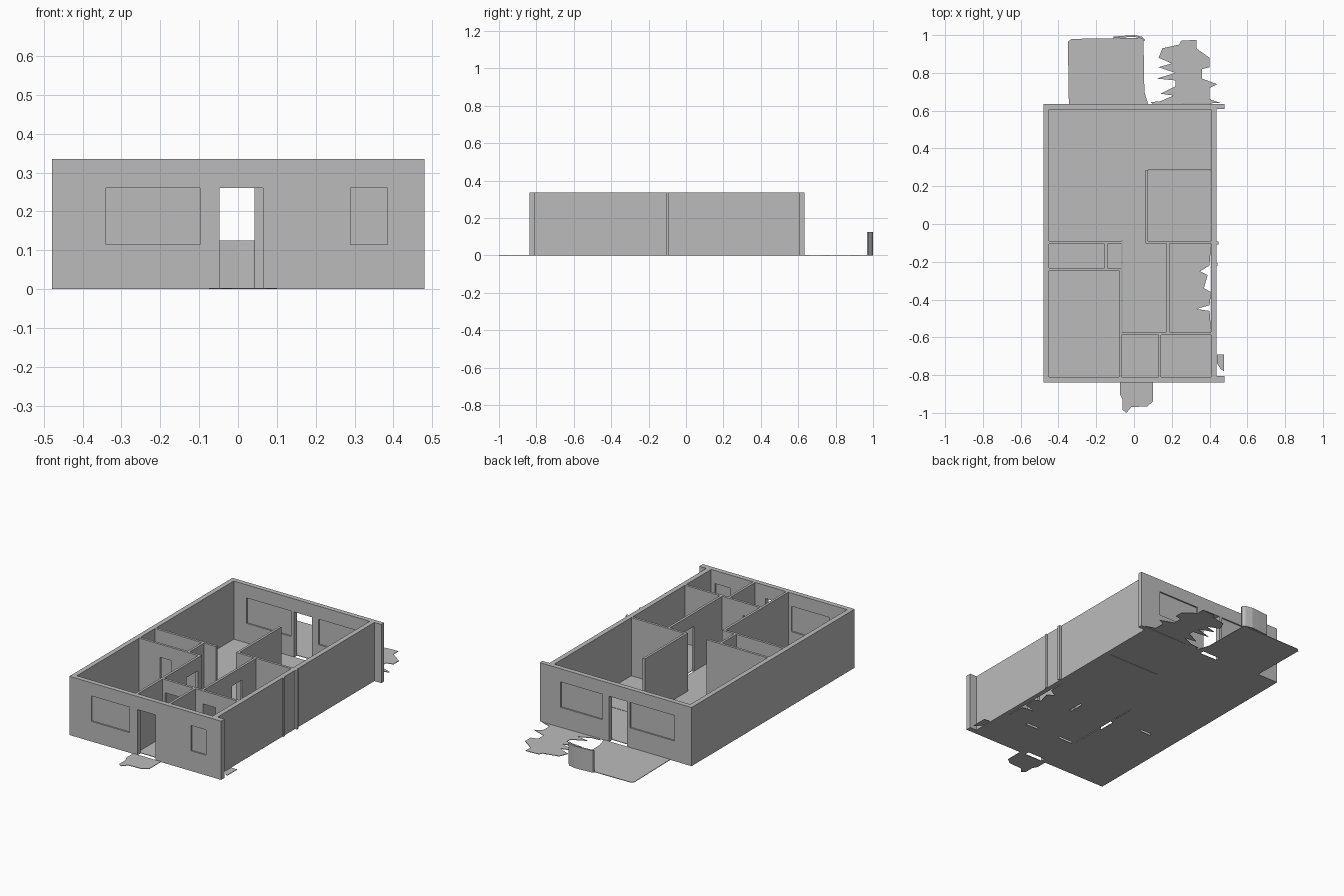
import bpy, bmesh
from mathutils import Vector

cube = bpy.data.objects.get("Cube")
if cube:
    bpy.data.objects.remove(cube, do_unlink=True)

grey = bpy.data.materials.new("plaster_grey")
grey.use_nodes = True
COLOUR = (0.5, 0.5, 0.5, 1)
grey.diffuse_color = COLOUR
grey.node_tree.nodes["Principled BSDF"].inputs["Base Color"].default_value = COLOUR

HEIGHT = 0.335
DOOR = 0.26
SILL = 0.115
SLAB = 0.003
OUTER = 0.028
INNER = 0.014


def finish(name, bm):
    bmesh.ops.recalc_face_normals(bm, faces=bm.faces)
    mesh = bpy.data.meshes.new(name)
    bm.to_mesh(mesh)
    bm.free()
    mesh.materials.append(grey)
    obj = bpy.data.objects.new(name, mesh)
    bpy.context.collection.objects.link(obj)
    return obj


def extrude(bm, offset):
    result = bmesh.ops.extrude_face_region(bm, geom=bm.faces[:])
    moved = [v for v in result["geom"] if isinstance(v, bmesh.types.BMVert)]
    bmesh.ops.translate(bm, verts=moved, vec=offset)


def prism(name, outline, z0=0.0, z1=SLAB):
    """Flat outline raised from z0 to z1."""
    bm = bmesh.new()
    bm.faces.new([bm.verts.new((x, y, z0)) for x, y in outline])
    extrude(bm, Vector((0, 0, z1 - z0)))
    return finish(name, bm)


def box(name, x0, x1, y0, y1, z0=0.0, z1=SLAB):
    return prism(name, [(x0, y0), (x1, y0), (x1, y1), (x0, y1)], z0, z1)


def wall(name, axis, centre, start, end, thick, doors=(), windows=()):
    """Wall along an axis, with door openings and recessed window panels."""
    holes = [(a, b, 0, DOOR) for a, b in doors]
    holes += [(a, b, SILL, DOOR) for a, b in windows]
    us = sorted({start, end, *(u for h in holes for u in h[:2])})
    zs = sorted({0, HEIGHT, *(z for h in holes for z in h[2:])})

    def place(u, z, t):
        return (u, t, z) if axis == "x" else (t, u, z)

    bm = bmesh.new()
    grid = {(u, z): bm.verts.new(place(u, z, centre - thick / 2)) for u in us for z in zs}
    for u0, u1 in zip(us, us[1:]):
        for z0, z1 in zip(zs, zs[1:]):
            um, zm = (u0 + u1) / 2, (z0 + z1) / 2
            if not any(a < um < b and c < zm < d for a, b, c, d in holes):
                bm.faces.new([grid[k] for k in ((u0, z0), (u1, z0), (u1, z1), (u0, z1))])
    bmesh.ops.delete(bm, geom=[v for v in bm.verts if not v.link_faces], context="VERTS")
    extrude(bm, Vector(place(0, 0, thick)))
    bmesh.ops.dissolve_limit(bm, angle_limit=0.01, verts=bm.verts[:], edges=bm.edges[:])
    finish(name, bm)
    for i, (a, b) in enumerate(windows):
        half = thick * 0.2
        span = (a, b, centre - half, centre + half) if axis == "x" else (centre - half, centre + half, a, b)
        box(f"{name}_window_{i + 1}", *span, SILL, DOOR)


# Outside walls
W, E, S, N = -0.465, 0.422, -0.824, 0.62
wall("west_wall", "y", W, S - 0.014, N + 0.014, OUTER)
wall("east_wall", "y", E, S - 0.014, N + 0.014, OUTER)
wall("front_wall", "x", S, W + 0.014, E - 0.014, OUTER,
     doors=[(-0.048, 0.065)], windows=[(-0.34, -0.098), (0.29, 0.385)])
wall("back_wall", "x", N, W + 0.014, E - 0.014, OUTER,
     doors=[(-0.07, 0.042)], windows=[(-0.37, -0.09), (0.085, 0.35)])

# Wall stubs on the east side
box("front_corner_stub", 0.436, 0.48, -0.838, -0.806, 0, HEIGHT)
box("back_corner_stub", 0.436, 0.48, 0.608, 0.634, 0, HEIGHT)
for i, y in enumerate((-0.1, -0.215)):
    box(f"east_wall_rib_{i + 1}", 0.436, 0.448 - 0.006 * i, y - 0.008, y + 0.008, 0, HEIGHT)

# Inside walls
wall("bath_back_wall", "x", -0.098, -0.451, -0.065, INNER)
wall("bath_end_wall", "y", -0.148, -0.233, -0.105, INNER)
wall("bath_front_wall", "x", -0.24, -0.451, -0.065, INNER, doors=[(-0.32, -0.25)])
wall("bedroom_wall", "y", -0.072, -0.81, -0.247, INNER, doors=[(-0.37, -0.27)])
wall("hall_wall", "x", -0.58, -0.065, 0.408, INNER, doors=[(-0.05, 0.042), (0.19, 0.27)])
wall("entry_wall", "y", 0.137, -0.81, -0.587, INNER)
wall("corridor_wall", "y", 0.18, -0.573, -0.103, INNER, doors=[(-0.32, -0.23)])
wall("kitchen_front_wall", "x", -0.096, 0.06, 0.408, INNER)
wall("kitchen_side_wall", "y", 0.067, -0.089, 0.285, INNER)

# Floors, one per room
prism("living_floor", [(-0.451, -0.091), (0.06, -0.091), (0.06, 0.285), (0.408, 0.285),
                       (0.408, 0.606), (-0.451, 0.606)])
box("kitchen_floor", 0.074, 0.408, -0.089, 0.282)
box("bath_floor", -0.451, -0.155, -0.233, -0.105)
box("alcove_floor", -0.141, -0.065, -0.233, -0.105)
box("bedroom_floor", -0.451, -0.079, -0.81, -0.247)
box("corridor_floor", -0.06, 0.173, -0.573, -0.091)
box("entry_floor", -0.065, 0.13, -0.81, -0.587)
box("small_room_floor", 0.144, 0.408, -0.81, -0.587)
prism("side_room_floor", [
    (0.187, -0.573), (0.408, -0.573), (0.4, -0.46), (0.33, -0.45), (0.4, -0.43),
    (0.408, -0.36), (0.37, -0.34), (0.39, -0.27), (0.35, -0.25), (0.4, -0.22),
    (0.408, -0.103), (0.187, -0.103)])

# Ground outside
prism("front_step", [
    (-0.075, -0.838), (-0.075, -0.9), (-0.06, -0.93), (-0.06, -0.985), (-0.04, -1.0),
    (-0.015, -0.97), (0.07, -0.965), (0.1, -0.94), (0.1, -0.838)])
prism("patio", [
    (-0.345, 0.634), (0.075, 0.634), (0.055, 0.7), (0.05, 0.985), (-0.33, 0.98), (-0.35, 0.965)])
prism("rough_ground", [
    (0.09, 0.645), (0.14, 0.65), (0.21, 0.68), (0.14, 0.69), (0.22, 0.73), (0.22, 0.76),
    (0.12, 0.77), (0.22, 0.8), (0.13, 0.83), (0.2, 0.85), (0.13, 0.88), (0.15, 0.93),
    (0.24, 0.95), (0.25, 0.97), (0.33, 0.975), (0.33, 0.93), (0.4, 0.88), (0.4, 0.83),
    (0.36, 0.82), (0.36, 0.77), (0.44, 0.74), (0.4, 0.72), (0.4, 0.66), (0.46, 0.64),
    (0.1, 0.634)])
prism("side_ground", [(0.44, -0.69), (0.477, -0.69), (0.477, -0.78), (0.46, -0.77), (0.44, -0.74)])

# Low curved garden wall at the end of the patio
path = [(0.055, 0.967), (0.04, 0.982), (0.0, 0.991), (-0.05, 0.988), (-0.11, 0.983)]
outer = [(x + 0.003, y + 0.009) for x, y in path]
prism("garden_wall", path + outer[::-1], 0, 0.125)
